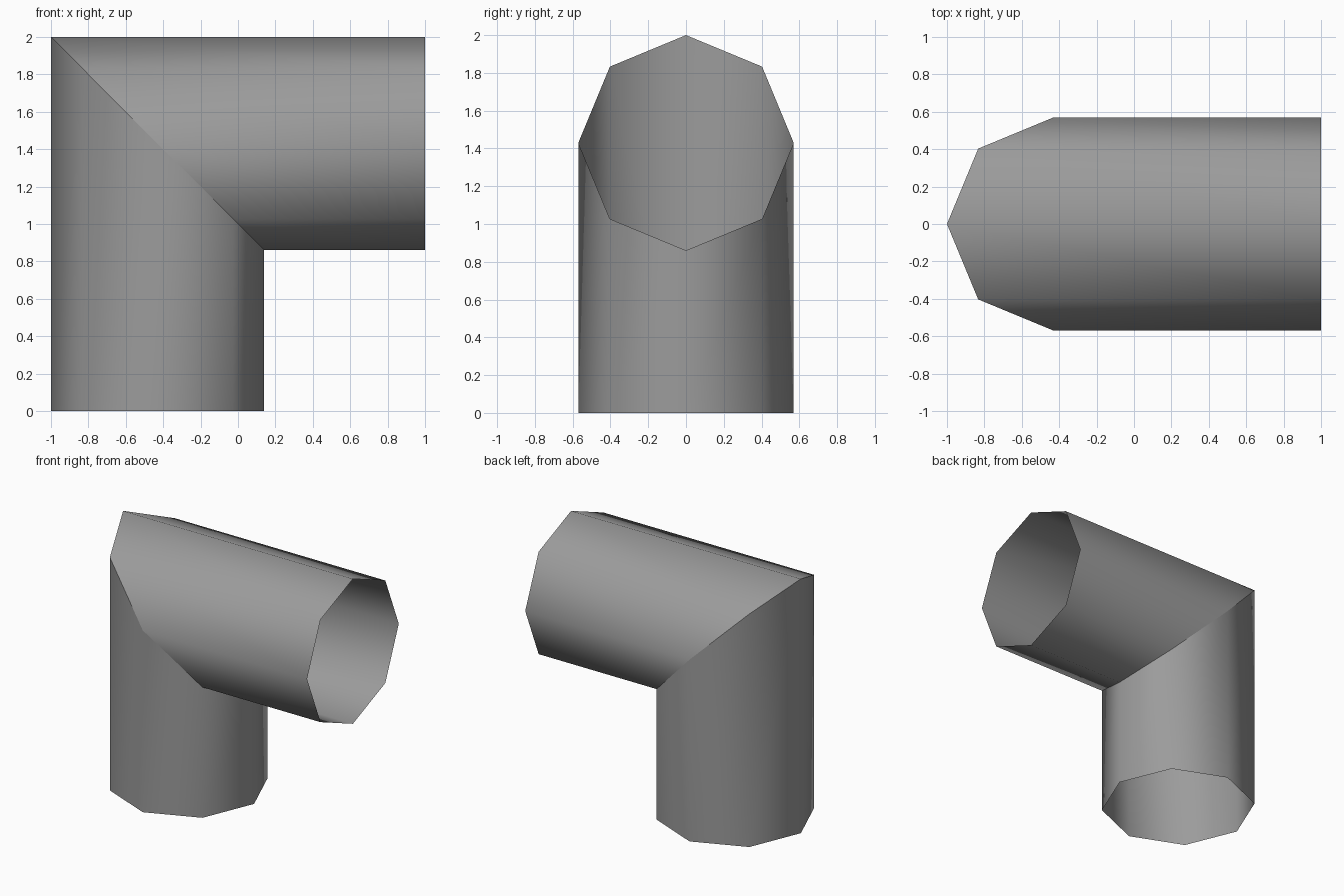
import bpy, bmesh, math

if "Cube" in bpy.data.objects:
    bpy.data.objects.remove(bpy.data.objects["Cube"])

SIDES = 8
R = 0.57          # pipe radius
CX, CZ = -0.43, 1.43   # axis of upright pipe (x) and of side pipe (z)

grey = bpy.data.materials.new("mid_grey")
grey.diffuse_color = (0.33, 0.33, 0.33, 1)
grey.use_nodes = True
grey.node_tree.nodes["Principled BSDF"].inputs["Base Color"].default_value = grey.diffuse_color


def pipe(name, start, end):
    """Open, thin-walled pipe between two rings given as functions of angle."""
    bm = bmesh.new()
    angles = [2 * math.pi * i / SIDES for i in range(SIDES)]
    a = [bm.verts.new(start(t)) for t in angles]
    b = [bm.verts.new(end(t)) for t in angles]
    for i in range(SIDES):
        j = (i + 1) % SIDES
        f = bm.faces.new((a[i], a[j], b[j], b[i]))
        f.smooth = True
    mesh = bpy.data.meshes.new(name)
    bm.to_mesh(mesh)
    bm.free()
    mesh.materials.append(grey)
    obj = bpy.data.objects.new(name, mesh)
    bpy.context.collection.objects.link(obj)
    return obj


# Shared 45 degree mitre ring on the plane x + z = 1
def mitre(t):
    return (CX + R * math.cos(t), R * math.sin(t), CZ - R * math.cos(t))


# Upright pipe, open at the floor
def floor_ring(t):
    return (CX + R * math.cos(t), R * math.sin(t), 0)


# Side pipe, open towards +x
def mouth_ring(t):
    return (1, R * math.sin(t), CZ - R * math.cos(t))


pipe("upright_pipe", floor_ring, mitre)
pipe("side_pipe", mitre, mouth_ring)
